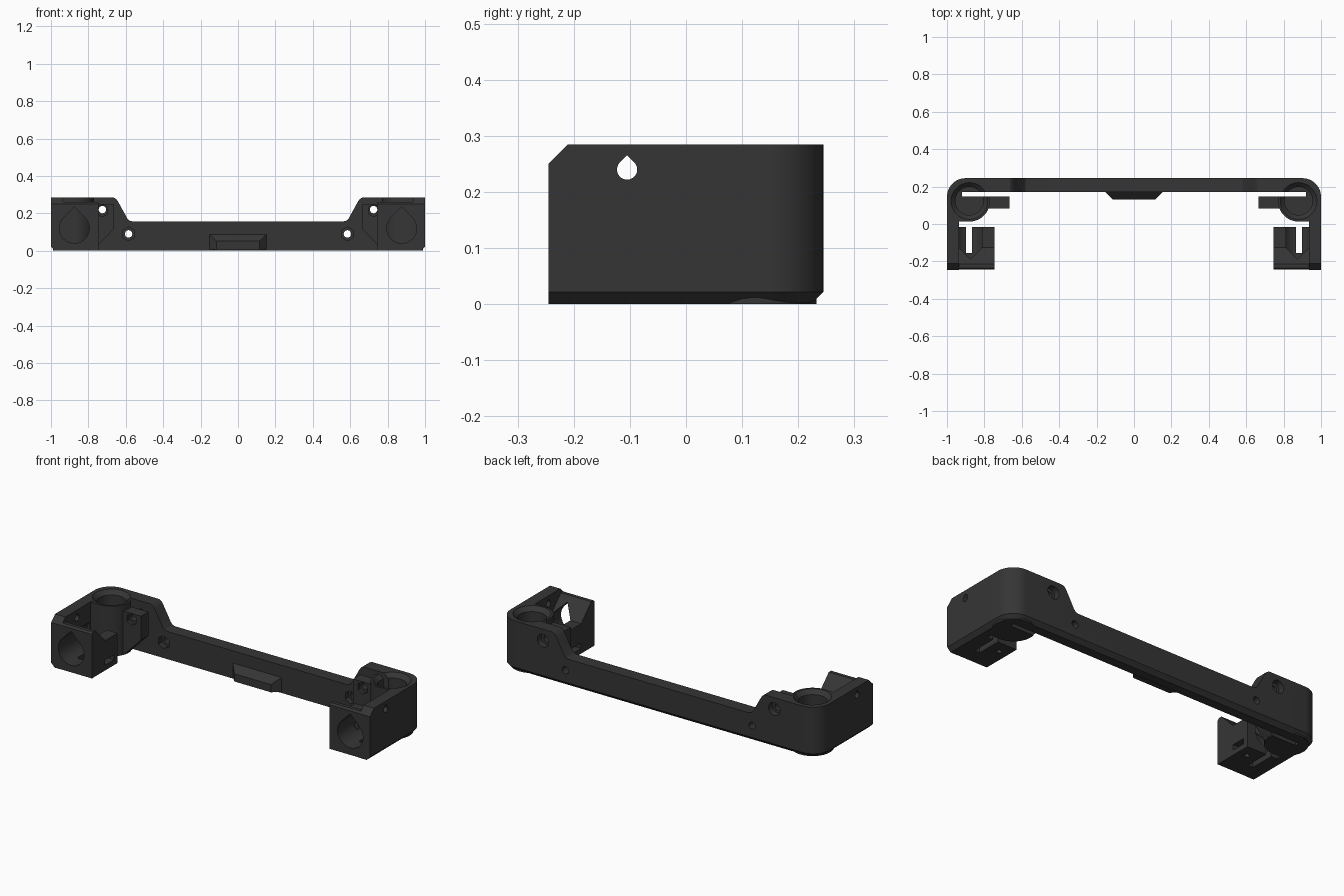
import bpy, bmesh, math

if "Cube" in bpy.data.objects:
    bpy.data.objects.remove(bpy.data.objects["Cube"])

black = bpy.data.materials.new("matte_black_plastic")
black.diffuse_color = (0.036, 0.036, 0.036, 1)
black.use_nodes = True
black.node_tree.nodes["Principled BSDF"].inputs["Base Color"].default_value = black.diffuse_color


def loft(name, rings):
    """Closed solid through rings of 3D points, capped at both ends."""
    bm = bmesh.new()
    rows = [[bm.verts.new(p) for p in ring] for ring in rings]
    n = len(rows[0])
    for lo, hi in zip(rows, rows[1:]):
        for i in range(n):
            j = (i + 1) % n
            bm.faces.new((lo[i], lo[j], hi[j], hi[i]))
    bm.faces.new(rows[0])
    bm.faces.new(rows[-1])
    bmesh.ops.recalc_face_normals(bm, faces=bm.faces)
    mesh = bpy.data.meshes.new(name)
    bm.to_mesh(mesh)
    bm.free()
    mesh.materials.append(black)
    ob = bpy.data.objects.new(name, mesh)
    bpy.context.collection.objects.link(ob)
    return ob


def place(u, v, w, axis):
    return {"x": (w, u, v), "y": (u, w, v), "z": (u, v, w)}[axis]


def prism(name, pts, axis, a, b):
    return loft(name, [[place(u, v, w, axis) for u, v in pts] for w in (a, b)])


def box(name, x0, x1, y0, y1, z0, z1):
    return prism(name, [(x0, y0), (x1, y0), (x1, y1), (x0, y1)], "z", z0, z1)


def circle(u, v, r, n=48, turn=0.0):
    return [(u + r * math.cos(turn + math.tau * i / n),
             v + r * math.sin(turn + math.tau * i / n)) for i in range(n)]


def teardrop(u, v, r, n=30):
    """Round hole with a 45 degree peak on top."""
    arc = [math.radians(135 + 270 * i / n) for i in range(n + 1)]
    return [(u + r * math.cos(t), v + r * math.sin(t)) for t in arc] + [(u, v + r * math.sqrt(2))]


def combine(target, tool, operation):
    mod = target.modifiers.new("bool", "BOOLEAN")
    mod.operation, mod.solver, mod.object = operation, "EXACT", tool
    bpy.context.view_layer.objects.active = target
    bpy.ops.object.modifier_apply(modifier=mod.name)
    bpy.data.objects.remove(tool)


def add(tool):
    combine(frame, tool, "UNION")


def cut(tool):
    combine(frame, tool, "DIFFERENCE")


def outline(inset, z):
    """U-frame outer footprint with rounded rear corners."""
    x, y, r = 1 - inset, 0.245 - inset, 0.1 - inset
    pts = [(-x, -0.245, z), (x, -0.245, z)]
    for cx, start in ((x - r, 0), (-x + r, 90)):
        for i in range(13):
            t = math.radians(start + 90 * i / 12)
            pts.append((cx + r * math.cos(t), y - r + r * math.sin(t), z))
    return pts


# Frame: rear beam with two side walls, chamfered along the bottom
frame = loft("frame", [outline(0.022, 0), outline(0, 0.022), outline(0, 0.285)])
cut(box("inside", -0.935, 0.935, -0.5, 0.171, -0.1, 0.5))
# Lowered middle of the beam with sloped, rounded shoulders
half = [(0.565, 0.157), (0.58, 0.161), (0.592, 0.173), (0.641, 0.262),
        (0.651, 0.276), (0.664, 0.284), (0.68, 0.2855), (0.68, 0.4)]
cut(prism("dip", half + [(-x, z) for x, z in reversed(half)], "y", 0.1, 0.4))

for s in (-1, 1):
    # Vertical rod boss with its clamp tab
    add(prism("boss", circle(s * 0.88, 0.123, 0.11, 64), "z", 0, 0.285))
    add(box("boss_web", *sorted((s * 0.95, s * 0.88)), 0.013, 0.12, 0, 0.284))
    add(prism("tab", [(s * x, z) for x, z in (
        (0.89, 0.001), (0.775, 0.001), (0.665, 0.115), (0.665, 0.25), (0.89, 0.25))],
        "y", 0.082, 0.147))
    # Horizontal rod block: tall front plate sloping down to a low clamp
    add(prism("rod_block", [(-0.2445, 0.0005), (-0.2445, 0.25), (-0.235, 0.26), (-0.215, 0.26),
                            (-0.125, 0.17), (-0.015, 0.17), (-0.015, 0.0005)],
              "x", s * 0.96, s * 0.745))

    # Blind vertical rod hole with a lead-in chamfer
    cut(loft("rod_hole", [[(x, y, z) for x, y in circle(s * 0.88, 0.123, r, 64)]
                          for r, z in ((0.075, 0.03), (0.075, 0.262), (0.1, 0.287), (0.1, 0.4))]))
    cut(box("clamp_slit", *sorted((s * 0.92, s * 0.6)), 0.147, 0.1711, -0.1, 0.5))
    # Horizontal rod hole and the slit under it
    cut(prism("bore", teardrop(s * 0.875, 0.12, 0.08), "y", -0.4, 0.008))
    cut(box("block_slit", *sorted((s * 0.898, s * 0.866)), -0.155, 0.005, -0.1, 0.5))
    # Nut slot and screw hole of the block
    cut(box("nut_slot", *sorted((s * 0.70, s * 0.79)), -0.125, -0.045, 0.03, 0.06))
    cut(prism("block_screw", circle(s * 0.80, -0.085, 0.014, 20), "z", -0.1, 0.1))
    # Side wall teardrop hole
    cut(prism("side_hole", teardrop(-0.105, 0.24, 0.018), "x", s * 0.9, s * 1.1))
    # Clamp screw: through hole, rear counterbore, nut pocket in the tab
    cut(prism("clamp_screw", circle(s * 0.725, 0.22, 0.02, 24), "y", 0.03, 0.3))
    cut(prism("clamp_head", circle(s * 0.725, 0.22, 0.036, 32), "y", 0.21, 0.3))
    cut(prism("clamp_nut", circle(s * 0.725, 0.215, 0.033, 6, math.pi / 6), "y", 0.03, 0.1))
    # Mounting screw in the beam with a hexagonal pocket
    cut(prism("mount_screw", circle(s * 0.585, 0.09, 0.02, 24), "y", 0.1, 0.3))
    cut(prism("mount_nut", circle(s * 0.585, 0.09, 0.037, 6, math.pi / 6), "y", 0.1, 0.2))

# Chamfer on the upper front corners of the side walls
cut(prism("front_chamfer", [(-0.26, 0.235), (-0.26, 0.3), (-0.195, 0.3)], "x", -1.1, 1.1))

# Tapered grip in the middle of the beam
grip = loft("grip", [[(-x, y, 0.008), (x, y, 0.008), (x, y, z), (-x, y, z)]
                     for x, y, z in ((0.153, 0.1715, 0.088), (0.115, 0.132, 0.052))])

bpy.ops.object.select_all(action="DESELECT")
frame.select_set(True)
bpy.context.view_layer.objects.active = frame
bpy.ops.object.shade_smooth_by_angle(angle=math.radians(25))
